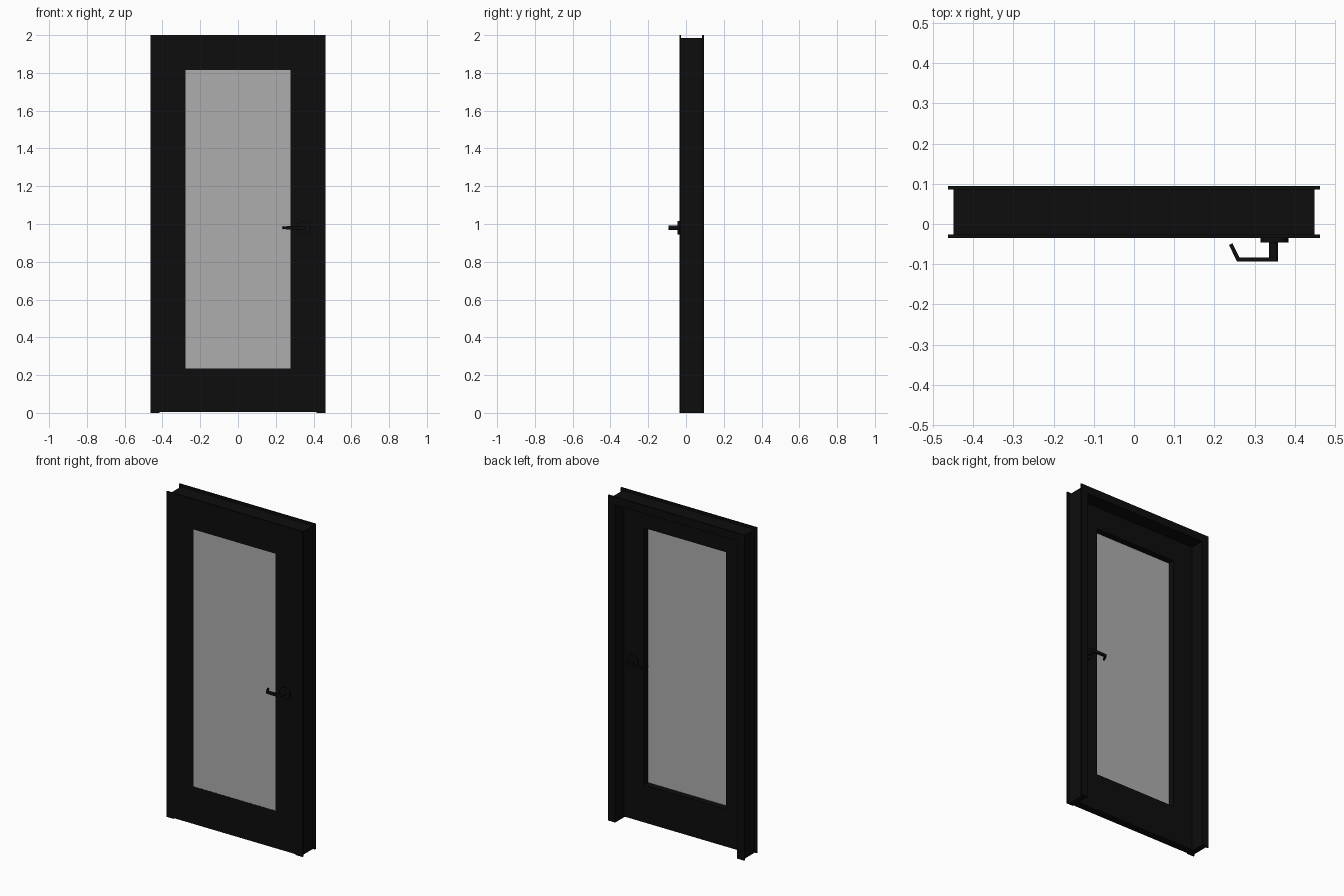
import bpy, bmesh, math
from mathutils import Matrix

if "Cube" in bpy.data.objects:
    bpy.data.objects.remove(bpy.data.objects["Cube"])

black = bpy.data.materials.new("black_metal")
black.diffuse_color = (0.004, 0.004, 0.004, 1)
black.use_nodes = True
black.node_tree.nodes["Principled BSDF"].inputs["Base Color"].default_value = black.diffuse_color
grey = bpy.data.materials.new("grey_glass")
grey.diffuse_color = (0.42, 0.42, 0.42, 1)
grey.use_nodes = True
grey.node_tree.nodes["Principled BSDF"].inputs["Base Color"].default_value = grey.diffuse_color

W, H = 0.463, 2.0          # outer half width and height
FRONT, BACK = -0.035, 0.095
LEAF_BACK = 0.01
HZ = 0.98                  # handle height


def finish(name, bm, mat):
    bmesh.ops.recalc_face_normals(bm, faces=bm.faces)
    me = bpy.data.meshes.new(name)
    bm.to_mesh(me)
    bm.free()
    me.materials.append(mat)
    ob = bpy.data.objects.new(name, me)
    bpy.context.collection.objects.link(ob)
    return ob


def loft(name, rings, mat, closed=False):
    """Join rings of points; cap the ends unless the loop is closed."""
    bm = bmesh.new()
    vs = [[bm.verts.new(p) for p in r] for r in rings]
    n, m = len(vs), len(vs[0])
    for i in range(n if closed else n - 1):
        a, b = vs[i], vs[(i + 1) % n]
        for j in range(m):
            k = (j + 1) % m
            bm.faces.new((a[j], a[k], b[k], b[j]))
    if not closed:
        bm.faces.new(vs[0])
        bm.faces.new(vs[-1])
    return finish(name, bm, mat)


def box(name, x0, x1, y0, y1, z0, z1, mat):
    return loft(name, [[(x0, y0, z), (x1, y0, z), (x1, y1, z), (x0, y1, z)]
                       for z in (z0, z1)], mat)


# Door frame: grooved profile (inset from outside, depth), mitred round three sides
lip, groove, face = 0.009, 0.014, 0.048
profile = [(0, FRONT), (face, FRONT), (face, BACK), (0, BACK),
           (0, BACK - lip), (groove, BACK - lip),
           (groove, FRONT + lip), (0, FRONT + lip)]
loft("door_frame", [[(-W + d, y, 0) for d, y in profile],
                    [(-W + d, y, H - d) for d, y in profile],
                    [(W - d, y, H - d) for d, y in profile],
                    [(W - d, y, 0) for d, y in profile]], black)

# Door leaf: rectangular ring around the glass opening
xo, zo0, zo1 = W - face, 0.005, H - face
xi, zi0, zi1 = 0.278, 0.235, 1.815
corners = [(-1, 0), (1, 0), (1, 1), (-1, 1)]
loft("door_leaf", [[(sx * xo, FRONT, (zo0, zo1)[t]),
                    (sx * xi, FRONT, (zi0, zi1)[t]),
                    (sx * xi, LEAF_BACK, (zi0, zi1)[t]),
                    (sx * xo, LEAF_BACK, (zo0, zo1)[t])] for sx, t in corners],
     black, closed=True)

# Glass pane, almost flush with the front
box("glass_pane", -xi, xi, FRONT + 0.001, -0.029, zi0, zi1, grey)


def disc(name, x, y0, y1, r, sides):
    bm = bmesh.new()
    bmesh.ops.create_cone(bm, cap_ends=True, segments=sides, radius1=r, radius2=r,
                          depth=abs(y1 - y0),
                          matrix=Matrix.Translation((x, (y0 + y1) / 2, HZ))
                          @ Matrix.Rotation(math.pi / 2, 4, 'X'))
    ob = finish(name, bm, black)
    bpy.context.view_layer.objects.active = ob
    ob.select_set(True)
    bpy.ops.object.shade_smooth_by_angle(angle=math.radians(35))
    ob.select_set(False)


# Handles on both faces: rosette, post and bent lever
for side, base, s in (("front", FRONT, -1), ("back", LEAF_BACK, 1)):
    disc(side + "_rosette", 0.349, base, base + s * 0.011, 0.035, 32)
    disc(side + "_post", 0.347, base, base + s * 0.058, 0.0115, 20)
    # lever outline stations: outer point, inner point, half height
    stations = [((0.356, 0.058), (0.356, 0.048), 0.010),
                ((0.256, 0.058), (0.262, 0.048), 0.008),
                ((0.236, 0.017), (0.245, 0.013), 0.006)]
    loft(side + "_lever", [[(a[0], base + s * a[1], HZ - h), (a[0], base + s * a[1], HZ + h),
                            (b[0], base + s * b[1], HZ + h), (b[0], base + s * b[1], HZ - h)]
                           for a, b, h in stations], black)
